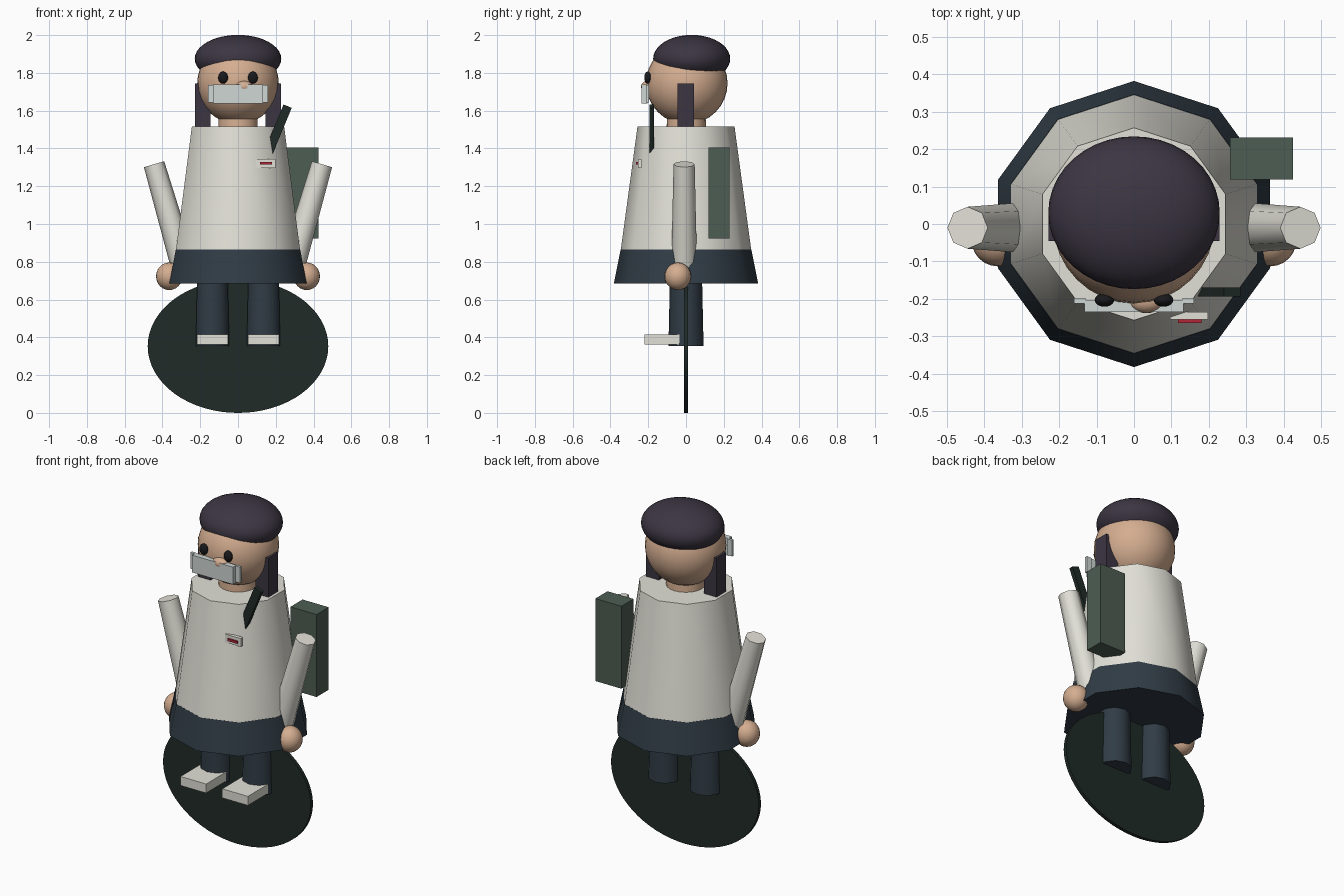
import bpy
from math import radians

if "Cube" in bpy.data.objects:
    bpy.data.objects.remove(bpy.data.objects["Cube"])

def mat(name, r, g, b):
    m = bpy.data.materials.new(name)
    m.diffuse_color = (r, g, b, 1)
    m.use_nodes = True
    m.node_tree.nodes["Principled BSDF"].inputs["Base Color"].default_value = m.diffuse_color
    return m

SKIN = mat("skin", 0.66, 0.42, 0.28)
COAT = mat("off_white", 0.76, 0.75, 0.68)
NAVY = mat("navy", 0.03, 0.045, 0.06)
HAIR = mat("dark_purple", 0.045, 0.036, 0.055)
BASE = mat("dark_green", 0.014, 0.024, 0.02)
BAG = mat("green", 0.075, 0.11, 0.085)
BLACK = mat("black", 0.01, 0.01, 0.012)
PALE = mat("pale_grey", 0.62, 0.68, 0.66)
RED = mat("red", 0.45, 0.02, 0.04)

def finish(name, material, smooth=None):
    o = bpy.context.object
    o.name = name
    o.data.materials.append(material)
    if smooth:
        bpy.ops.object.transform_apply(location=False, rotation=True, scale=True)
        bpy.ops.object.shade_smooth_by_angle(angle=radians(smooth))
    return o

def box(name, material, x, y, z):
    """Box from (min, max) ranges."""
    bpy.ops.mesh.primitive_cube_add(size=1, location=[sum(r) / 2 for r in (x, y, z)])
    bpy.context.object.scale = [r[1] - r[0] for r in (x, y, z)]
    return finish(name, material)

def ball(name, material, loc, radii, seg=32):
    bpy.ops.mesh.primitive_uv_sphere_add(segments=seg, ring_count=seg // 2, radius=1, location=loc)
    bpy.context.object.scale = radii
    return finish(name, material, 60)

def cone(name, material, loc, r1, r2, depth, sides, rot=(0, 0, 0), scale=(1, 1, 1)):
    bpy.ops.mesh.primitive_cone_add(vertices=sides, radius1=r1, radius2=r2, depth=depth,
                                    location=loc, rotation=rot)
    bpy.context.object.scale = scale
    return finish(name, material, 50)

# Upright oval backing disc
cone("backing_disc", BASE, (0, 0, 0.353), 1, 1, 0.02, 64,
     (radians(90), 0, 0), (0.478, 0.353, 1))

# Ten-sided coat and skirt
cone("coat", COAT, (0, 0, 1.19), 0.345, 0.257, 0.65, 10)
cone("skirt", NAVY, (0, 0, 0.775), 0.382, 0.346, 0.18, 10)

# Mirrored limbs, side hair, eyes and mask ends
for side, s in (("left", -1), ("right", 1)):
    def xr(a, b):
        return sorted((s * a, s * b))
    cone(f"{side}_leg", NAVY, (s * 0.135, 0, 0.535), 0.093, 0.085, 0.36, 10)
    box(f"{side}_shoe", COAT, xr(0.052, 0.218), (-0.22, 0.02), (0.362, 0.415))
    cone(f"{side}_arm", COAT, (s * 0.367, -0.01, 1.05), 0.068, 0.056, 0.555, 8,
         (0, s * radians(16.2), 0))
    ball(f"{side}_hand", SKIN, (s * 0.364, -0.043, 0.723), (0.07, 0.07, 0.073), 24)
    box(f"{side}_side_hair", HAIR, xr(0.146, 0.228), (-0.045, 0.043), (1.45, 1.743))
    ball(f"{side}_eye", BLACK, (s * 0.079, -0.203, 1.775), (0.026, 0.018, 0.032), 20)
    box(f"{side}_mask_end", PALE, xr(0.13, 0.16), (-0.212, -0.197), (1.643, 1.737))

# Neck, head, hair cap and nose
cone("neck", SKIN, (0, 0.002, 1.545), 0.106, 0.1, 0.12, 20)
ball("head", SKIN, (0, 0.004, 1.745), (0.216, 0.216, 0.216))
ball("hair_cap", HAIR, (0, 0.03, 1.875), (0.229, 0.204, 0.126), 40)
ball("nose", SKIN, (0.033, -0.205, 1.727), (0.047, 0.033, 0.03), 24)

# Plate over the mouth
box("mask_plate", PALE, (-0.132, 0.132), (-0.235, -0.203), (1.637, 1.738))

# Chest badge with red bar
box("badge", COAT, (0.096, 0.198), (-0.255, -0.235), (1.297, 1.345))
box("badge_bar", RED, (0.117, 0.18), (-0.265, -0.25), (1.314, 1.327))

# Tilted stick at the shoulder
stick = box("shoulder_stick", BASE, (0.178, 0.225), (-0.194, -0.17), (1.316, 1.636))
stick.rotation_euler.y = radians(22.5)

# Bag on the back
box("bag", BAG, (0.256, 0.425), (0.119, 0.231), (0.922, 1.404))
